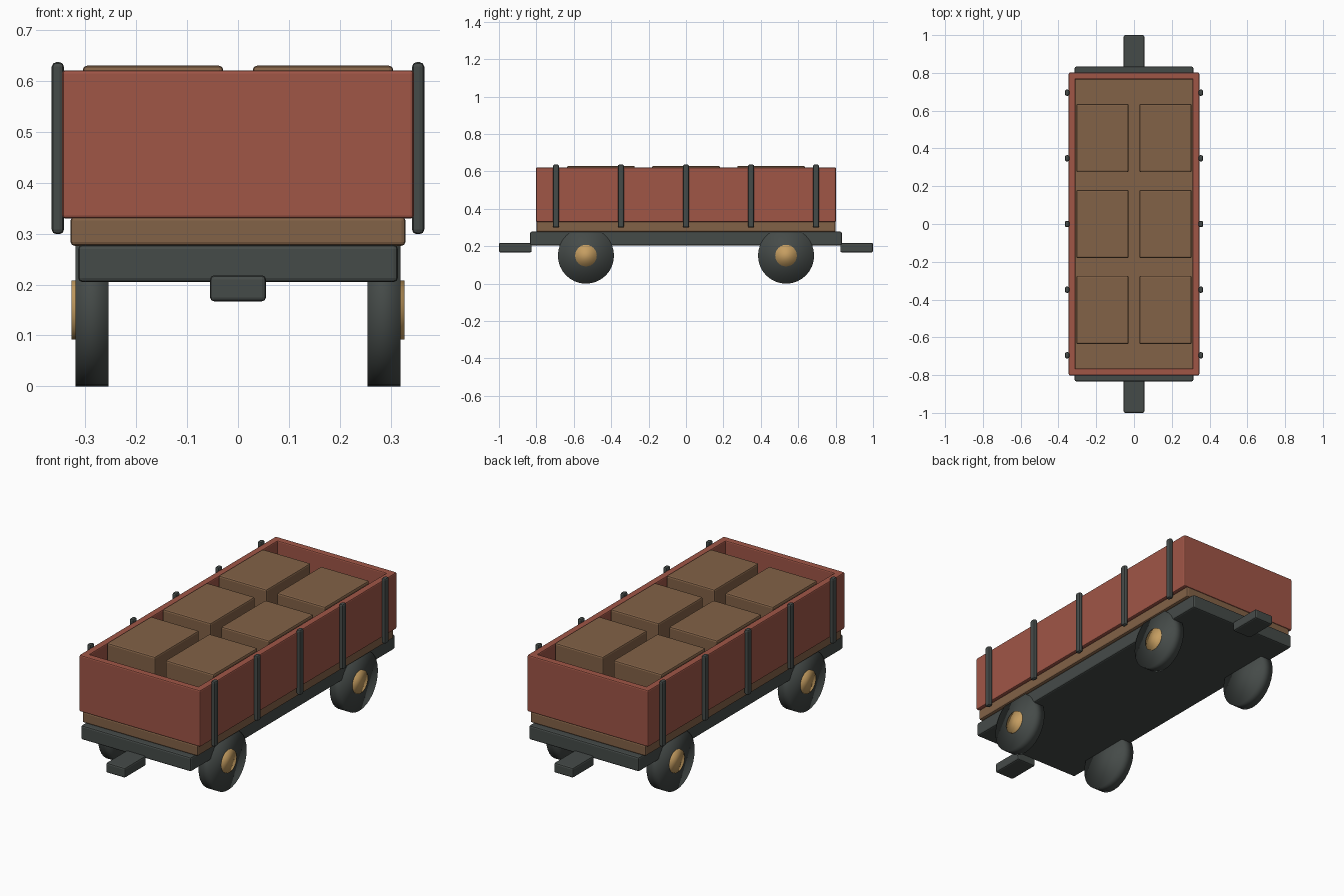
import bpy
import math

if "Cube" in bpy.data.objects:
    bpy.data.objects.remove(bpy.data.objects["Cube"])


def material(name, rgb):
    m = bpy.data.materials.new(name)
    m.diffuse_color = (*rgb, 1)
    m.use_nodes = True
    m.node_tree.nodes["Principled BSDF"].inputs["Base Color"].default_value = m.diffuse_color
    return m


RED = material("barn red", (0.35, 0.092, 0.062))
BROWN = material("wood brown", (0.225, 0.122, 0.063))
DARK = material("dark iron", (0.06, 0.07, 0.066))
BRASS = material("brass", (0.56, 0.34, 0.12))


def box(name, mat, x, y, z, bevel=0.008, segments=2):
    """Bevelled box from (min, max) extents on each axis."""
    bpy.ops.mesh.primitive_cube_add(size=1, location=[sum(r) / 2 for r in (x, y, z)])
    ob = bpy.context.object
    ob.name = name
    ob.scale = [r[1] - r[0] for r in (x, y, z)]
    bpy.ops.object.transform_apply(location=False, rotation=False, scale=True)
    ob.data.materials.append(mat)
    mod = ob.modifiers.new("soft edges", 'BEVEL')
    mod.width = bevel
    mod.segments = segments
    return ob


def disc(name, mat, x0, x1, y, z, radius, sides):
    """Smooth cylinder lying along the x axis."""
    bpy.ops.mesh.primitive_cylinder_add(
        vertices=sides, radius=radius, depth=abs(x1 - x0),
        location=((x0 + x1) / 2, y, z), rotation=(0, math.pi / 2, 0))
    ob = bpy.context.object
    ob.name = name
    ob.data.materials.append(mat)
    bpy.ops.object.shade_smooth()
    return ob


def span(a, b, side):
    return tuple(sorted((a * side, b * side)))


# Chassis and wooden floor
box("chassis", DARK, (-0.314, 0.314), (-0.833, 0.833), (0.205, 0.278))
box("floor", BROWN, (-0.329, 0.329), (-0.80, 0.80), (0.276, 0.334))

for s in (-1, 1):
    # Coupling bars and end walls
    box("coupler", DARK, (-0.055, 0.055), span(0.825, 1.0, s), (0.167, 0.218))
    box("end_wall", RED, (-0.345, 0.345), span(0.766, 0.802, s), (0.33, 0.621), 0.006)
    # Side walls with upright stakes
    box("side_wall", RED, span(0.31, 0.346, s), (-0.80, 0.80), (0.33, 0.621), 0.006)
    for y in (-0.695, -0.348, 0, 0.348, 0.695):
        box("stake", DARK, span(0.342, 0.366, s), (y - 0.0165, y + 0.0165),
            (0.299, 0.637), 0.009)
    # Wheels and hubs
    for y in (-0.535, 0.535):
        disc("wheel", DARK, 0.254 * s, 0.319 * s, y, 0.15, 0.15, 32)
        disc("hub", BRASS, 0.29 * s, 0.327 * s, y, 0.15, 0.058, 24)
    # Cargo crates
    for y in (-0.455, 0, 0.455):
        box("crate", BROWN, span(0.029, 0.305, s), (y - 0.181, y + 0.181),
            (0.33, 0.63))
